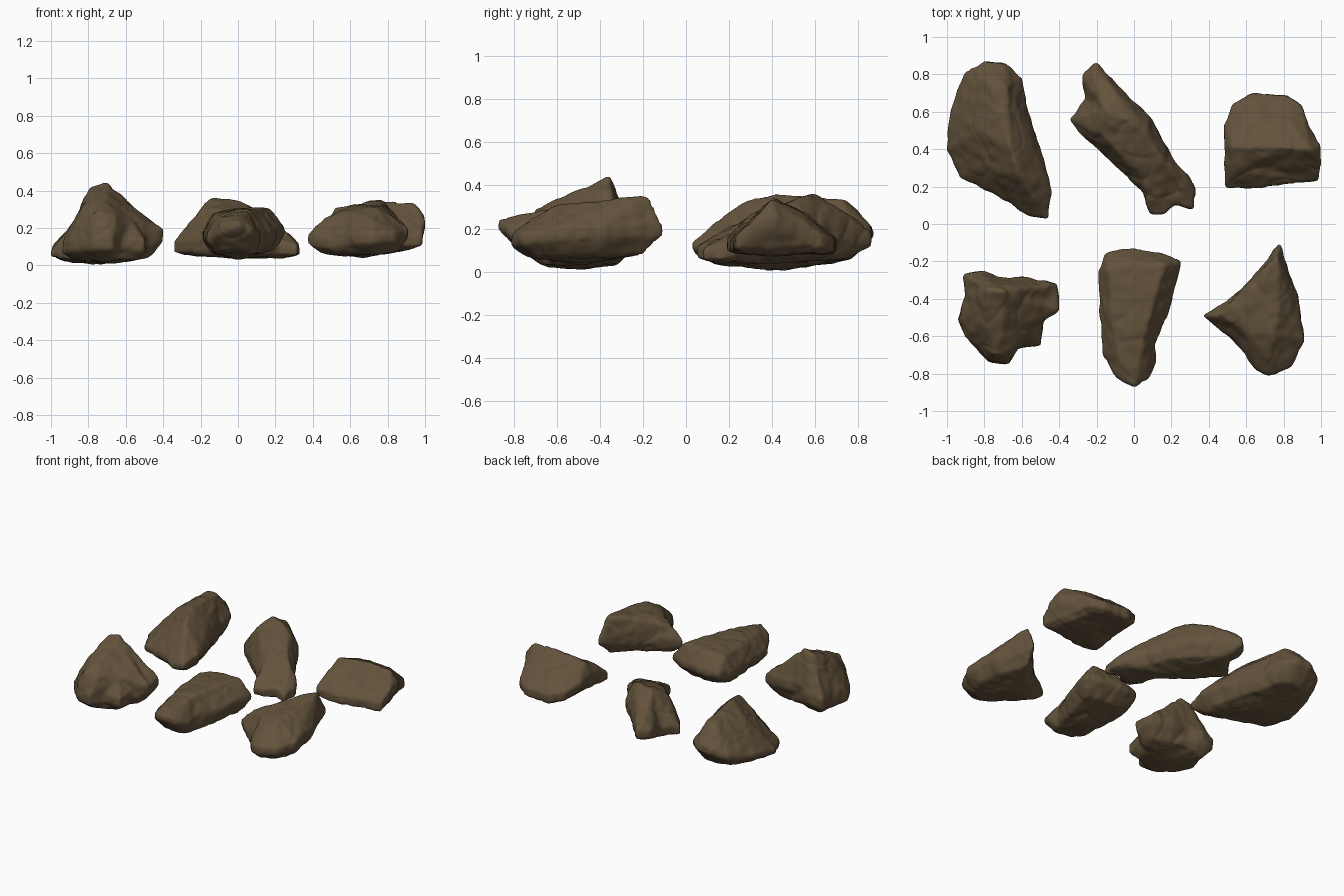
import bpy, bmesh
from mathutils import Vector, noise
from mathutils.geometry import delaunay_2d_cdt

if "Cube" in bpy.data.objects:
    bpy.data.objects.remove(bpy.data.objects["Cube"])

stone = bpy.data.materials.new("brown_stone")
stone.diffuse_color = (0.125, 0.086, 0.045, 1)
stone.use_nodes = True
stone.node_tree.nodes["Principled BSDF"].inputs["Base Color"].default_value = stone.diffuse_color


def fit(points, low, high):
    """Stretch points so their box matches low..high."""
    for k in range(3):
        a = min(p[k] for p in points)
        b = max(p[k] for p in points)
        for p in points:
            p[k] = low[k] + (p[k] - a) / (b - a) * (high[k] - low[k])


def cross(a, b, c):
    return (b.x - a.x) * (c.y - a.y) - (b.y - a.y) * (c.x - a.x)


def shell(bm, ring, inner, side):
    """Triangulate a ring and its inner points, then turn edges until it bulges outward."""
    verts = ring + [bm.verts.new(p) for p in inner]
    n = len(ring)
    out = delaunay_2d_cdt([v.co.to_2d() for v in verts],
                          [(i, (i + 1) % n) for i in range(n)], [], 1, 1e-5)
    tris = []
    for tri in out[2]:
        ids = [out[3][i][0] for i in tri]
        if len(set(ids)) == 3:
            tris.append(ids)
    for _ in range(60):
        seen, flip = {}, None
        for t, ids in enumerate(tris):
            for k in range(3):
                a, b, c = ids[k], ids[(k + 1) % 3], ids[(k + 2) % 3]
                if (b, a) in seen:
                    u, d = seen[(b, a)]
                    A, B, C, D = (verts[i].co for i in (a, b, c, d))
                    s1, s2 = cross(C, D, A), cross(C, D, B)
                    if s1 * s2 < -1e-7:
                        w = s1 / (s1 - s2)
                        x = A.lerp(B, w)
                        v = cross(A, B, C) / (cross(A, B, C) - cross(A, B, D))
                        if side * (C.lerp(D, v).z - x.z) > 0.004:
                            flip = (t, u, (c, a, d), (d, b, c))
                            break
                seen[(a, b)] = (t, c)
            if flip:
                break
        if not flip:
            break
        tris[flip[0]], tris[flip[1]] = flip[2], flip[3]
    for ids in tris:
        bm.faces.new([verts[i] for i in ids])


def rock(name, rim, crown, base, thick=0.03, shrink=0.75, seed=0):
    """Stone from a widest rim (x, y, z), crown points on top and a rounded underside."""
    rim = [Vector(p) for p in rim]
    crown = [Vector(p) for p in crown]
    n = len(rim)
    mid = sum(rim, Vector()) / n
    upper = [p + Vector((0, 0, thick)) for p in rim]
    lower = [Vector((p.x, p.y, max(base + 0.01, p.z - thick))) for p in rim]
    under = [Vector((mid.x + (p.x - mid.x) * shrink, mid.y + (p.y - mid.y) * shrink,
                     base + 0.33 * (p.z - base))) for p in lower]
    under.append(Vector((mid.x, mid.y, base)))

    # side band with an upper and a lower shell
    bm = bmesh.new()
    top = [bm.verts.new(p) for p in upper]
    bot = [bm.verts.new(p) for p in lower]
    for i in range(n):
        j = (i + 1) % n
        bm.faces.new((top[i], top[j], bot[j], bot[i]))
    shell(bm, top, crown, 1)
    shell(bm, bot, under, -1)
    bmesh.ops.recalc_face_normals(bm, faces=bm.faces)
    everything = upper + crown + under
    low = [min(p[k] for p in everything) for k in range(3)]
    high = [max(p[k] for p in everything) for k in range(3)]
    mesh = bpy.data.meshes.new(name)
    bm.to_mesh(mesh)
    bm.free()
    obj = bpy.data.objects.new(name, mesh)
    bpy.context.collection.objects.link(obj)

    # even out the surface and round the edges
    rem = obj.modifiers.new("even", 'REMESH')
    rem.mode, rem.voxel_size = 'VOXEL', 0.012
    smo = obj.modifiers.new("worn", 'SMOOTH')
    smo.factor, smo.iterations = 0.5, 5
    done = bpy.data.meshes.new_from_object(
        obj.evaluated_get(bpy.context.evaluated_depsgraph_get()))
    obj.modifiers.clear()
    obj.data = done
    done.name = name

    # broad lumps, chips and fine grain
    shift = Vector((seed * 3.7, seed * 1.9, seed * 5.3))
    moved = []
    for v in done.vertices:
        p = v.co + shift
        lump = noise.noise(p * 6) * 0.008
        chip = -max(0, 0.1 - abs(noise.noise(p * 5 + shift))) * 0.04
        grain = noise.noise(p * 17) * 0.006
        moved.append(v.co + v.normal * (lump + chip + grain))
    fit(moved, low, high)
    for v, p in zip(done.vertices, moved):
        v.co = p
    done.materials.clear()
    done.materials.append(stone)
    for f in done.polygons:
        f.use_smooth = True
        f.material_index = 0


# back left: long slab with an off-centre ridge
rock("back_left_rock",
     [(-.98, .61, .1), (-.9, .81, .14), (-.8, .87, .18), (-.69, .86, .19), (-.6, .78, .17),
      (-.57, .61, .15), (-.5, .4, .15), (-.44, .18, .15), (-.46, .03, .12), (-.56, .05, .1),
      (-.72, .15, .09), (-.93, .26, .05), (-1, .4, .06)],
     [(-.77, .76, .32), (-.68, .73, .33), (-.72, .58, .35), (-.66, .42, .36), (-.62, .28, .33),
      (-.54, .14, .23), (-.84, .5, .27), (-.8, .33, .22)], .005, .018, seed=1)

# back middle: diagonal wedge, tall behind and low in front
rock("back_middle_rock",
     [(-.2, .86, .15), (-.27, .8, .14), (-.26, .67, .12), (-.34, .56, .1), (-.29, .49, .1),
      (-.13, .34, .12), (.05, .17, .11), (.08, .05, .09), (.17, .05, .09), (.21, .1, .09),
      (.31, .08, .08), (.33, .18, .09), (.3, .25, .11), (.22, .33, .14), (.09, .57, .18),
      (-.05, .71, .18)],
     [(-.21, .8, .23), (-.08, .69, .3), (-.25, .57, .23), (-.15, .6, .36), (-.19, .49, .3),
      (-.01, .55, .35), (-.1, .4, .29), (.06, .53, .31), (.04, .27, .24), (.16, .34, .26),
      (.15, .15, .16), (.24, .19, .15)], .035, .03, seed=2)

# back right: block with a straight crest
rock("back_right_rock",
     [(.48, .19, .13), (.48, .4, .2), (.48, .53, .18), (.52, .65, .14), (.62, .7, .12),
      (.81, .7, .12), (.9, .64, .14), (.93, .53, .18), (.99, .42, .23), (1, .33, .21),
      (.985, .23, .13), (.65, .19, .12)],
     [(.52, .41, .31), (.64, .41, .33), (.8, .41, .34), (.94, .4, .33), (.6, .55, .27),
      (.84, .55, .27), (.72, .29, .21), (.53, .28, .24)], .07, .03, .8, seed=3)

# front left: stubby steep-sided peak with a side lobe
rock("front_left_rock",
     [(-.91, -.27, .12), (-.8, -.25, .15), (-.72, -.28, .19), (-.56, -.29, .18), (-.42, -.32, .17),
      (-.4, -.46, .16), (-.48, -.52, .13), (-.5, -.65, .11), (-.62, -.67, .12),
      (-.67, -.75, .12), (-.77, -.74, .12), (-.9, -.6, .11), (-.94, -.51, .1), (-.9, -.38, .12)],
     [(-.78, -.35, .42), (-.7, -.36, .44), (-.8, -.46, .37), (-.63, -.4, .37),
      (-.7, -.58, .35), (-.57, -.57, .25), (-.49, -.4, .23), (-.86, -.33, .24),
      (-.75, -.7, .29), (-.66, -.68, .27), (-.84, -.58, .27)], .01, .03, seed=4)

# front middle: tapering block
rock("front_middle_rock",
     [(-.19, -.25, .16), (-.15, -.16, .17), (0, -.13, .18), (.14, -.15, .18), (.25, -.2, .19),
      (.19, -.46, .17), (.11, -.65, .15), (.12, -.73, .15), (.08, -.83, .19), (0, -.87, .22),
      (-.1, -.82, .19), (-.16, -.7, .15), (-.18, -.46, .15)],
     [(-.13, -.25, .28), (0, -.2, .3), (.17, -.22, .31), (.1, -.45, .31), (.05, -.62, .29),
      (.02, -.77, .27), (-.08, -.74, .26), (-.12, -.5, .27), (0, -.42, .31)], .03, .02, seed=5)

# front right: pointed triangular rock
rock("front_right_rock",
     [(.78, -.11, .19), (.71, -.2, .18), (.63, -.29, .17), (.53, -.39, .16), (.375, -.49, .14),
      (.46, -.56, .12), (.57, -.66, .13), (.65, -.78, .14), (.73, -.81, .15), (.84, -.76, .15),
      (.91, -.62, .17), (.88, -.4, .18), (.81, -.2, .19)],
     [(.765, -.18, .35), (.72, -.3, .33), (.6, -.42, .31), (.46, -.485, .25), (.78, -.42, .32),
      (.6, -.57, .28), (.75, -.6, .3), (.72, -.72, .24), (.83, -.63, .23)], .04, .025, seed=6)
